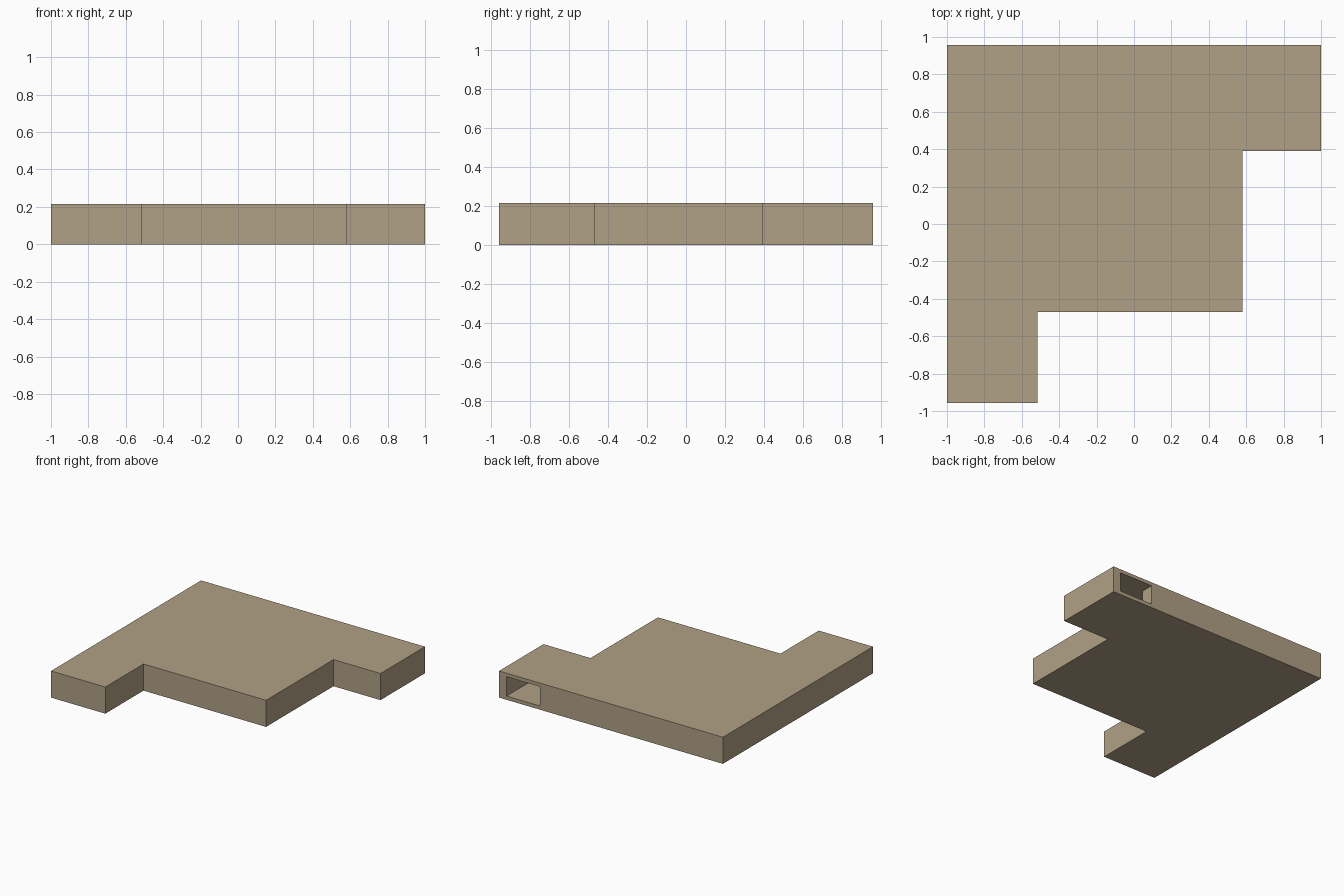
import bpy, bmesh

if "Cube" in bpy.data.objects:
    bpy.data.objects.remove(bpy.data.objects["Cube"])

H = 0.215          # slab height
Y = 0.957          # half depth

stone = bpy.data.materials.new("tan_stone")
stone.diffuse_color = (0.44, 0.355, 0.238, 1)
stone.use_nodes = True
stone.node_tree.nodes["Principled BSDF"].inputs["Base Color"].default_value = stone.diffuse_color


def prism(name, outline, z0, z1):
    """Extrude a plan outline between two heights."""
    bm = bmesh.new()
    face = bm.faces.new([bm.verts.new((x, y, z0)) for x, y in outline])
    top = bmesh.ops.extrude_face_region(bm, geom=[face])
    verts = [g for g in top["geom"] if isinstance(g, bmesh.types.BMVert)]
    bmesh.ops.translate(bm, verts=verts, vec=(0, 0, z1 - z0))
    bmesh.ops.recalc_face_normals(bm, faces=bm.faces)
    mesh = bpy.data.meshes.new(name)
    bm.to_mesh(mesh)
    bm.free()
    mesh.materials.append(stone)
    obj = bpy.data.objects.new(name, mesh)
    bpy.context.collection.objects.link(obj)
    return obj


# Stepped building slab
slab = prism("stepped_slab", [
    (-1, -Y), (-0.515, -Y), (-0.515, -0.47), (0.58, -0.47),
    (0.58, 0.39), (1, 0.39), (1, Y), (-1, Y)], 0, H)

# Corridor entering from the back wall, turning west into a side passage
corridor = prism("corridor_cutter", [
    (0.633, Y + 0.1), (0.633, 0.85), (-0.9, 0.85), (-0.9, 0.55),
    (0.633, 0.55), (0.633, 0.43), (0.933, 0.43), (0.933, Y + 0.1)], 0.03, 0.186)
corridor.hide_render = True
corridor.hide_viewport = True

cut = slab.modifiers.new("corridor", "BOOLEAN")
cut.operation = "DIFFERENCE"
cut.solver = "EXACT"
cut.object = corridor
